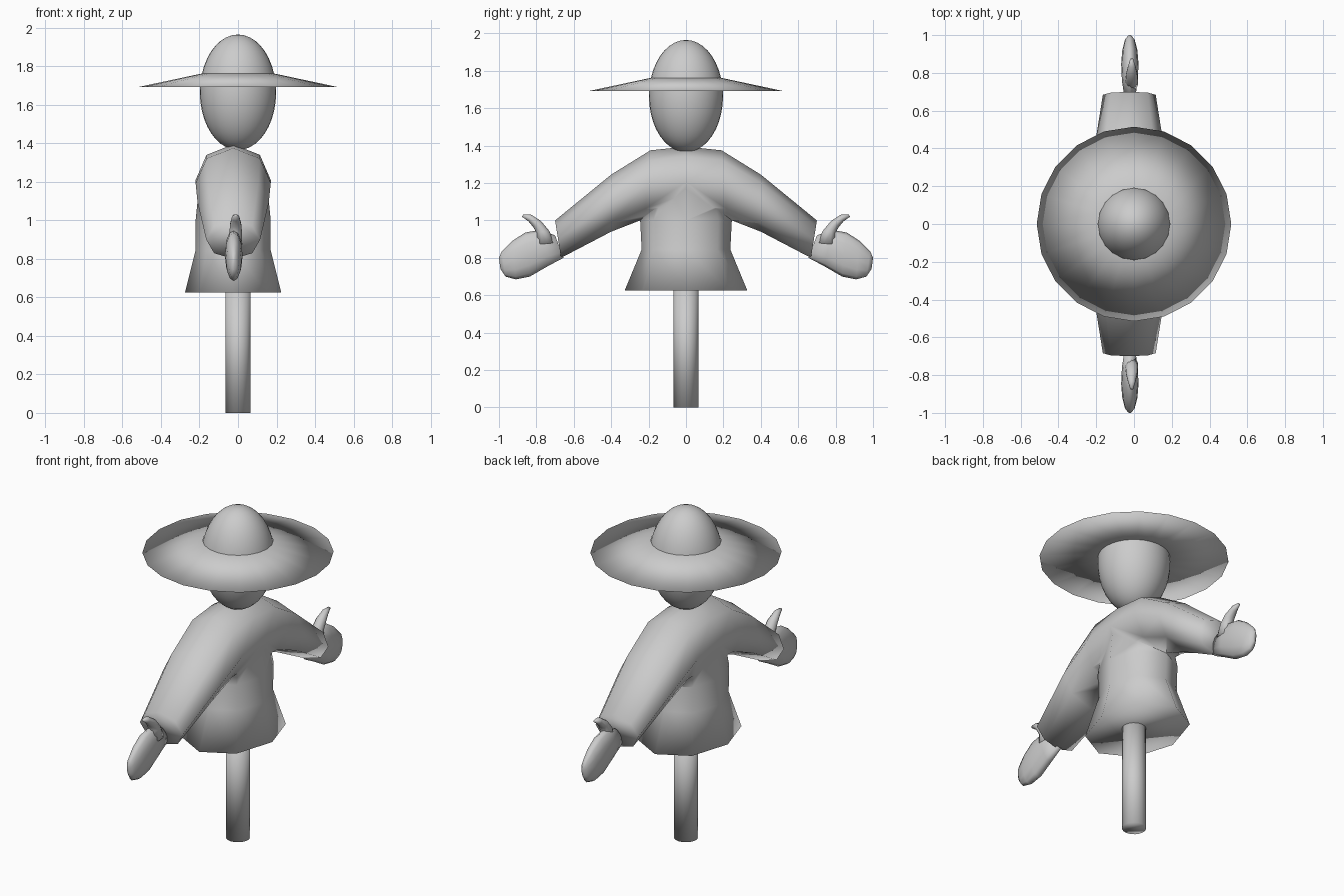
import bpy, bmesh, math
from mathutils import Vector

if "Cube" in bpy.data.objects:
    bpy.data.objects.remove(bpy.data.objects["Cube"])


def smooth(obj):
    for p in obj.data.polygons:
        p.use_smooth = True
    return obj


def loft(name, sections, n=8, cx=0.0, caps=True):
    """Skin elliptical rings; each section is (y1, z1, y2, z2, half width in x)."""
    bm = bmesh.new()
    rings = []
    for y1, z1, y2, z2, w in sections:
        a, b = Vector((cx, y1, z1)), Vector((cx, y2, z2))
        mid, half = (a + b) / 2, (a - b) / 2
        ring = []
        for i in range(n):
            t = math.tau * i / n
            ring.append(bm.verts.new(mid + half * math.cos(t) + Vector((w * math.sin(t), 0, 0))))
        rings.append(ring)
    for r, s in zip(rings, rings[1:]):
        for i in range(n):
            j = (i + 1) % n
            bm.faces.new((r[i], r[j], s[j], s[i]))
    if caps:
        bm.faces.new(rings[0][::-1])
        bm.faces.new(rings[-1])
    bmesh.ops.recalc_face_normals(bm, faces=bm.faces)
    mesh = bpy.data.meshes.new(name)
    bm.to_mesh(mesh)
    bm.free()
    obj = bpy.data.objects.new(name, mesh)
    bpy.context.collection.objects.link(obj)
    return smooth(obj)


def level(z, ry, rx):
    """Horizontal section for the loft helper."""
    return (ry, z, -ry, z, rx)


def apply_modifier(obj, mod):
    bpy.context.view_layer.objects.active = obj
    bpy.ops.object.modifier_apply(modifier=mod.name)


# Pole
bpy.ops.mesh.primitive_cylinder_add(vertices=16, radius=0.066, depth=0.64, location=(0, 0, 0.32))
bpy.context.object.name = "pole"
smooth(bpy.context.object)

# Head, whose top is also the hat crown
bpy.ops.mesh.primitive_uv_sphere_add(segments=32, ring_count=20, radius=1, location=(0, 0, 1.665))
head = bpy.context.object
head.name = "head_and_crown"
head.scale = (0.198, 0.198, 0.3)
smooth(head)

# Hat brim, flat below and sloping above
loft("hat_brim", [level(1.70, 0.19, 0.19), level(1.693, 0.515, 0.515), level(1.762, 0.19, 0.19)],
     n=20, caps=False)

# Coat: a sleeve tube from cuff to cuff, united with a flared torso
arm = [(0.70, 1.0, 0.668, 0.80, 0.14), (0.40, 1.245, 0.40, 0.94, 0.185),
       (0.19, 1.375, 0.22, 1.01, 0.195)]
other = [(-a, b, -c, d, w) for a, b, c, d, w in reversed(arm)]
coat = loft("coat", arm + [(0, 1.395, 0, 1.02, 0.196)] + other, cx=-0.025)
torso = loft("torso", [level(0.625, 0.328, 0.25), level(0.845, 0.237, 0.195),
                       level(1.0, 0.245, 0.195), level(1.25, 0.18, 0.17)], cx=-0.025)
union = coat.modifiers.new("union", "BOOLEAN")
union.operation = "UNION"
union.solver = "EXACT"
union.object = torso
apply_modifier(coat, union)
bpy.data.objects.remove(torso)
smooth(coat)

# Mitten hands with thumbs, mirrored to the other arm
palm = loft("palm", [(0.70, 0.92, 0.655, 0.80, 0.03), (0.78, 0.95, 0.74, 0.755, 0.042),
                     (0.86, 0.935, 0.835, 0.70, 0.046), (0.93, 0.89, 0.91, 0.685, 0.04),
                     (0.985, 0.835, 0.965, 0.70, 0.026), (1.0, 0.80, 0.992, 0.74, 0.01)],
            n=12, cx=-0.022)
thumb = loft("thumb", [(0.70, 0.88, 0.81, 0.87, 0.036), (0.732, 0.945, 0.80, 0.935, 0.034),
                       (0.775, 0.997, 0.817, 0.965, 0.03), (0.83, 1.032, 0.842, 0.995, 0.02),
                       (0.87, 1.033, 0.877, 1.02, 0.008)],
             n=10, cx=-0.012)
for part in (palm, thumb):
    mirror = part.modifiers.new("mirror", "MIRROR")
    mirror.use_axis = (False, True, False)
    apply_modifier(part, mirror)
    smooth(part)
